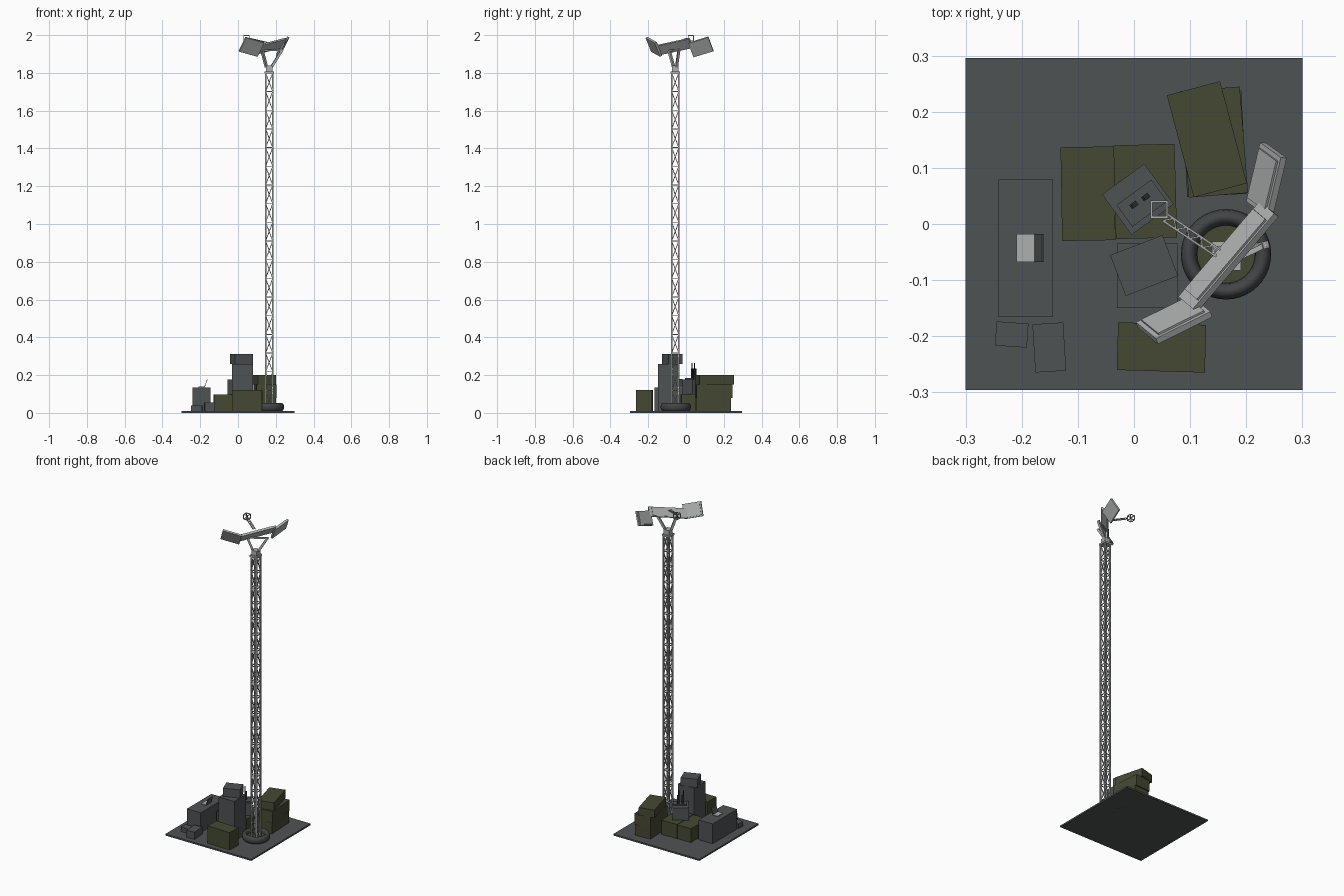
import bpy, bmesh, math
from mathutils import Vector, Matrix

if "Cube" in bpy.data.objects:
    bpy.data.objects.remove(bpy.data.objects["Cube"])


def material(name, rgb):
    m = bpy.data.materials.new(name)
    m.diffuse_color = (*rgb, 1)
    m.use_nodes = True
    m.node_tree.nodes["Principled BSDF"].inputs["Base Color"].default_value = m.diffuse_color
    return m


GREY = material("dark grey", (0.078, 0.085, 0.088))
OLIVE = material("olive", (0.060, 0.065, 0.033))
METAL = material("light metal", (0.42, 0.43, 0.43))
RUBBER = material("rubber", (0.055, 0.058, 0.06))
BLACK = material("black", (0.02, 0.02, 0.02))


def finish(bm, name, mat):
    bmesh.ops.recalc_face_normals(bm, faces=bm.faces)
    me = bpy.data.meshes.new(name)
    bm.to_mesh(me)
    bm.free()
    me.materials.append(mat)
    ob = bpy.data.objects.new(name, me)
    bpy.context.collection.objects.link(ob)
    return ob


def box(name, x, y, sx, sy, z0, z1, mat, rot=0):
    bm = bmesh.new()
    m = (Matrix.Translation((x, y, (z0 + z1) / 2)) @ Matrix.Rotation(math.radians(rot), 4, 'Z')
         @ Matrix.Diagonal((sx, sy, z1 - z0, 1)))
    bmesh.ops.create_cube(bm, size=1, matrix=m)
    return finish(bm, name, mat)


def bars(name, segments, mat):
    """Square bars, each (start, end, thickness), in one object."""
    bm = bmesh.new()
    for a, b, t in segments:
        a, b = Vector(a), Vector(b)
        d = b - a
        rot = d.to_track_quat('Z', 'Y').to_matrix().to_4x4()
        if abs(d.x) + abs(d.y) < 1e-6:
            rot = Matrix.Identity(4)
        m = Matrix.Translation((a + b) / 2) @ rot @ Matrix.Diagonal((t, t, d.length, 1))
        bmesh.ops.create_cube(bm, size=1, matrix=m)
    return finish(bm, name, mat)


def slab(name, bl, br, tl, lo, hi, mat, inset=0.0):
    """Tilted plate from three corners, spanning lo..hi along its front normal."""
    bl, u, v = Vector(bl), Vector(br) - Vector(bl), Vector(tl) - Vector(bl)
    n = u.cross(v).normalized()
    bm = bmesh.new()
    rings = []
    for h in (lo, hi):
        rings.append([bm.verts.new(bl + u * s + v * t + n * h) for s, t in
                      ((inset, inset), (1 - inset, inset), (1 - inset, 1 - inset), (inset, 1 - inset))])
    bm.faces.new(rings[0])
    bm.faces.new(rings[1])
    for i in range(4):
        j = (i + 1) % 4
        bm.faces.new((rings[0][i], rings[0][j], rings[1][j], rings[1][i]))
    return finish(bm, name, mat)


# Ground plate
box("base_plate", 0, 0, 0.6, 0.592, 0, 0.01, GREY)

# Grey cases
box("long_case", -0.193, -0.043, 0.097, 0.245, 0, 0.135, GREY)
box("small_case_left", -0.218, -0.197, 0.057, 0.043, 0, 0.04, GREY, -4)
box("small_case_right", -0.151, -0.22, 0.055, 0.086, 0, 0.055, GREY, 3.5)
box("tall_case", 0.024, -0.092, 0.109, 0.115, 0, 0.26, GREY)
box("top_case", 0.018, -0.074, 0.1, 0.078, 0.26, 0.312, GREY, 21)

# Olive crates
box("crate_left", -0.082, 0.054, 0.095, 0.167, 0, 0.097, OLIVE, 1)
box("crate_middle", 0.020, 0.058, 0.109, 0.167, 0, 0.1, OLIVE, 1.5)
box("crate_front", 0.049, -0.22, 0.157, 0.085, 0, 0.12, OLIVE, -1.7)
box("stack_bottom", 0.143, 0.143, 0.106, 0.184, 0, 0.08, OLIVE, 3)
box("stack_middle", 0.143, 0.146, 0.106, 0.19, 0.08, 0.15, OLIVE, 4.5)
box("stack_top", 0.130, 0.151, 0.098, 0.188, 0.15, 0.2, OLIVE, 14.8)

# Radio charger with two handsets
box("charger_body", 0.007, 0.044, 0.093, 0.089, 0.097, 0.178, GREY, 36)
box("charger_tray", 0.014, 0.037, 0.077, 0.048, 0.178, 0.184, GREY, 36)
for i, (x, y) in enumerate(((0.0, 0.034), (0.021, 0.048))):
    box(f"handset_{i}", x, y, 0.014, 0.009, 0.184, 0.235, BLACK, 36)
    box(f"handset_aerial_{i}", x - 0.004, y - 0.003, 0.004, 0.004, 0.235, 0.265, BLACK, 36)

# Laptop on the long case
box("laptop_keyboard", -0.193, -0.043, 0.032, 0.05, 0.135, 0.14, METAL)
slab("laptop_screen", (-0.177, -0.068, 0.138), (-0.177, -0.018, 0.138), (-0.163, -0.068, 0.178),
     -0.001, 0.002, GREY)

# Tyre and hub at the mast foot
CX, CY = 0.165, -0.057
bm = bmesh.new()
N, M = 40, 14
rings = []
for i in range(N):
    a = math.tau * i / N
    rings.append([])
    for j in range(M):
        b = math.tau * j / M
        r = 0.066 + 0.0145 * math.cos(b)
        rings[-1].append(bm.verts.new((0.164 + r * math.cos(a), -0.054 + r * math.sin(a),
                                       0.031 + 0.022 * math.sin(b))))
for i in range(N):
    for j in range(M):
        p, q, k = rings[i], rings[(i + 1) % N], (j + 1) % M
        bm.faces.new((p[j], q[j], q[k], p[k]))
for f in bm.faces:
    f.smooth = True
finish(bm, "tyre", RUBBER)
bm = bmesh.new()
bmesh.ops.create_cone(bm, cap_ends=True, segments=40, radius1=0.056, radius2=0.056, depth=0.03,
                      matrix=Matrix.Translation((0.164, -0.054, 0.015)))
finish(bm, "hub", OLIVE)

# Lattice mast: legs, rungs and zigzag braces
H, Z0, Z1, CELLS = 0.019, 0.02, 1.8, 18
corners = [(CX + H * sx, CY + H * sy) for sx, sy in ((-1, -1), (1, -1), (1, 1), (-1, 1))]
segs = [((x, y, Z0), (x, y, Z1), 0.008) for x, y in corners]
step = (Z1 - Z0) / CELLS
for c in range(CELLS):
    za, zb = Z0 + c * step, Z0 + (c + 1) * step
    for k in range(4):
        p, q = corners[k], corners[(k + 1) % 4]
        if c % 2:
            p, q = q, p
        segs.append(((*p, za), (*q, zb), 0.004))
        segs.append(((*p, zb), (*q, zb), 0.004))
bars("lattice_mast", segs, METAL)

# Mast head and fork
box("mast_cap", CX, CY, 0.052, 0.052, 1.797, 1.808, METAL)
box("mast_neck", CX, CY, 0.036, 0.036, 1.808, 1.838, METAL)
bars("fork", [((0.15, -0.066, 1.832), (0.127, -0.09, 1.92), 0.013),
              ((0.178, -0.05, 1.832), (0.235, -0.037, 1.925), 0.013),
              ((0.127, -0.09, 1.918), (0.235, -0.037, 1.922), 0.009)], METAL)

# Three floodlight panels: bottom left, bottom right, top left corners
panels = {"centre": ((0.083, -0.132, 1.898), (0.228, 0.038, 1.935), (0.109, -0.154, 1.945)),
          "left": ((0.005, -0.180, 1.915), (0.102, -0.132, 1.888), (0.041, -0.209, 1.988)),
          "right": ((0.205, 0.040, 1.885), (0.230, 0.145, 1.917), (0.242, 0.013, 1.958))}
for side, (bl, br, tl) in panels.items():
    slab(f"floodlight_{side}", bl, br, tl, -0.006, 0.006, METAL)
    slab(f"floodlight_back_{side}", bl, br, tl, -0.010, -0.005, METAL, 0.08)

# Rear boom: twin rails with zigzag, ending in an open cube frame
a, b = Vector((0.15, -0.052, 1.962)), Vector((0.055, 0.012, 1.984))
side = Vector((0.55, 0.83, 0)) * 0.007
segs = [(a + side, b + side, 0.004), (a - side, b - side, 0.004)]
for i in range(8):
    s = side if i % 2 else -side
    segs.append((a.lerp(b, i / 8) + s, a.lerp(b, (i + 1) / 8) - s, 0.003))
bars("rear_boom", segs, METAL)
c, h = Vector((0.045, 0.026, 1.984)), 0.014
segs = []
for axis in range(3):
    for s in (-h, h):
        for t in (-h, h):
            p = Vector((0, 0, 0))
            p[(axis + 1) % 3], p[(axis + 2) % 3] = s, t
            d = Vector((0, 0, 0))
            d[axis] = h
            segs.append((c + p - d, c + p + d, 0.004))
bars("boom_cube_frame", segs, METAL)
